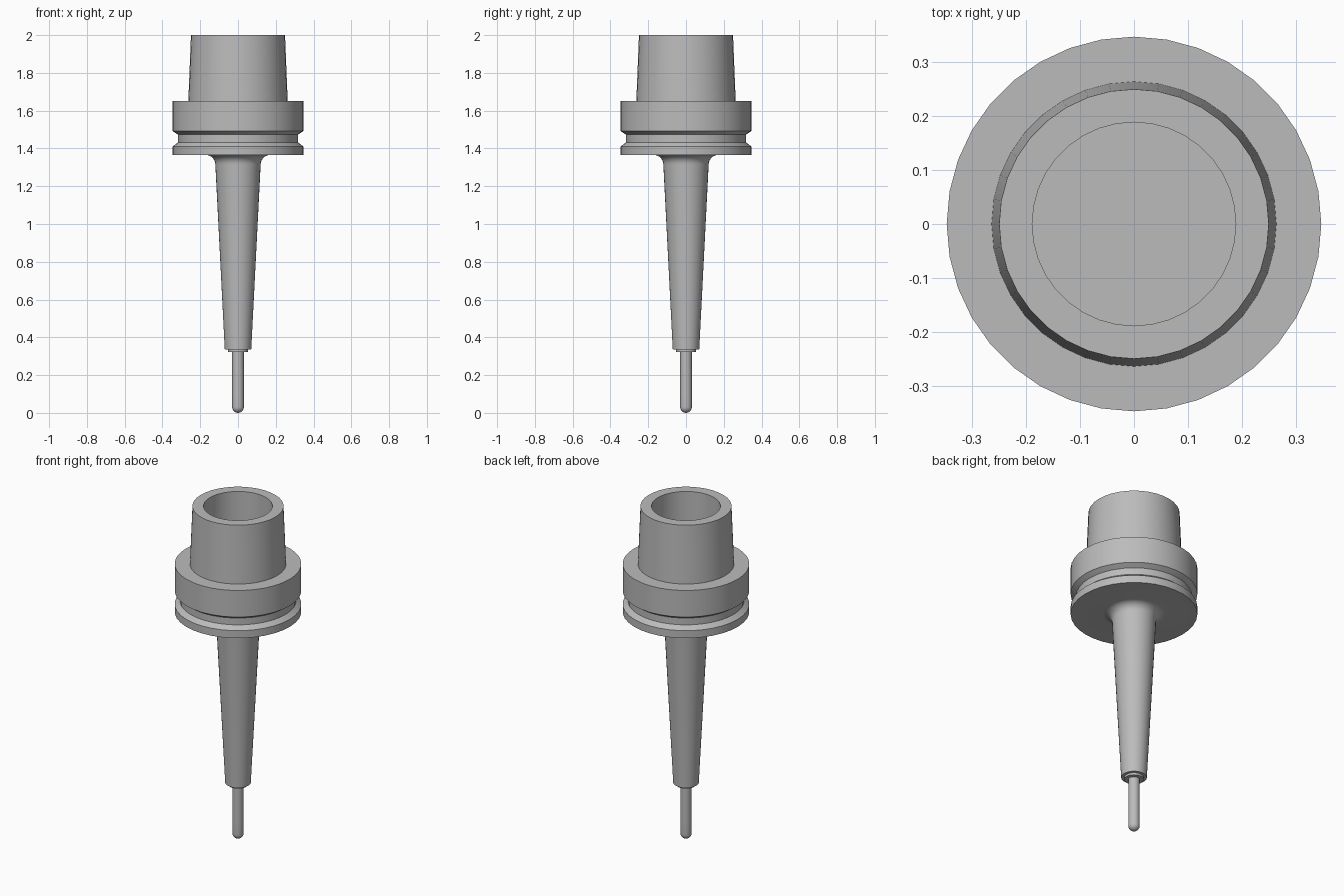
import bpy, bmesh, math

SIDES = 36

old = bpy.data.objects.get("Cube")
if old:
    bpy.data.objects.remove(old, do_unlink=True)

steel = bpy.data.materials.new("steel_grey")
steel.use_nodes = True
grey = (0.5, 0.5, 0.5, 1)
steel.diffuse_color = grey
steel.node_tree.nodes["Principled BSDF"].inputs["Base Color"].default_value = grey


def lathe(name, profile, sides=SIDES):
    """Spin an (r, z) profile around the z axis; r = 0 ends close the shape."""
    bm = bmesh.new()
    verts = [bm.verts.new((r, 0, z)) for r, z in profile]
    edges = [bm.edges.new(pair) for pair in zip(verts, verts[1:])]
    bmesh.ops.spin(bm, geom=verts + edges, cent=(0, 0, 0), axis=(0, 0, 1),
                   angle=math.tau, steps=sides, use_duplicate=False)
    bmesh.ops.remove_doubles(bm, verts=bm.verts, dist=1e-4)
    bmesh.ops.recalc_face_normals(bm, faces=bm.faces)
    mesh = bpy.data.meshes.new(name)
    bm.to_mesh(mesh)
    bm.free()
    mesh.materials.append(steel)
    obj = bpy.data.objects.new(name, mesh)
    bpy.context.collection.objects.link(obj)
    bpy.ops.object.select_all(action="DESELECT")
    obj.select_set(True)
    bpy.context.view_layer.objects.active = obj
    bpy.ops.object.shade_smooth_by_angle(angle=math.radians(25))
    return obj


def arc(cr, cz, radius, start, end, steps):
    """Points of a circular arc in the (r, z) plane, angles in degrees."""
    angles = [math.radians(start + (end - start) * i / steps) for i in range(steps + 1)]
    return [(cr + radius * math.cos(a), cz + radius * math.sin(a)) for a in angles]


# Holder: tapered nose, fillet, grooved flange, hollow taper shank
nose = [(0, 0.335), (0.07, 0.335), (0.12, 1.315)]
fillet = arc(0.17, 1.315, 0.05, 180, 90, 8)[1:]
flange = [(0.346, 1.365), (0.346, 1.41), (0.318, 1.432), (0.318, 1.473),
          (0.346, 1.492), (0.346, 1.652)]
shank = [(0.263, 1.652), (0.249, 2.0), (0.188, 2.0), (0.188, 1.652), (0, 1.652)]
lathe("holder_body", nose + fillet + flange + shank)

# Clamping collar at the nose
lathe("nose_collar", [(0, 0.336), (0.053, 0.336), (0.053, 0.322), (0, 0.322)])

# Cutter: plain shank and ball-nosed tip
lathe("cutter_shank", [(0, 0.323), (0.031, 0.323), (0.031, 0.1), (0, 0.1)], 24)
ball = arc(0, 0.031, 0.031, -90, 0, 8)
lathe("cutter_tip", [(0, 0)] + ball[1:] + [(0.031, 0.1), (0, 0.1)], 24)
